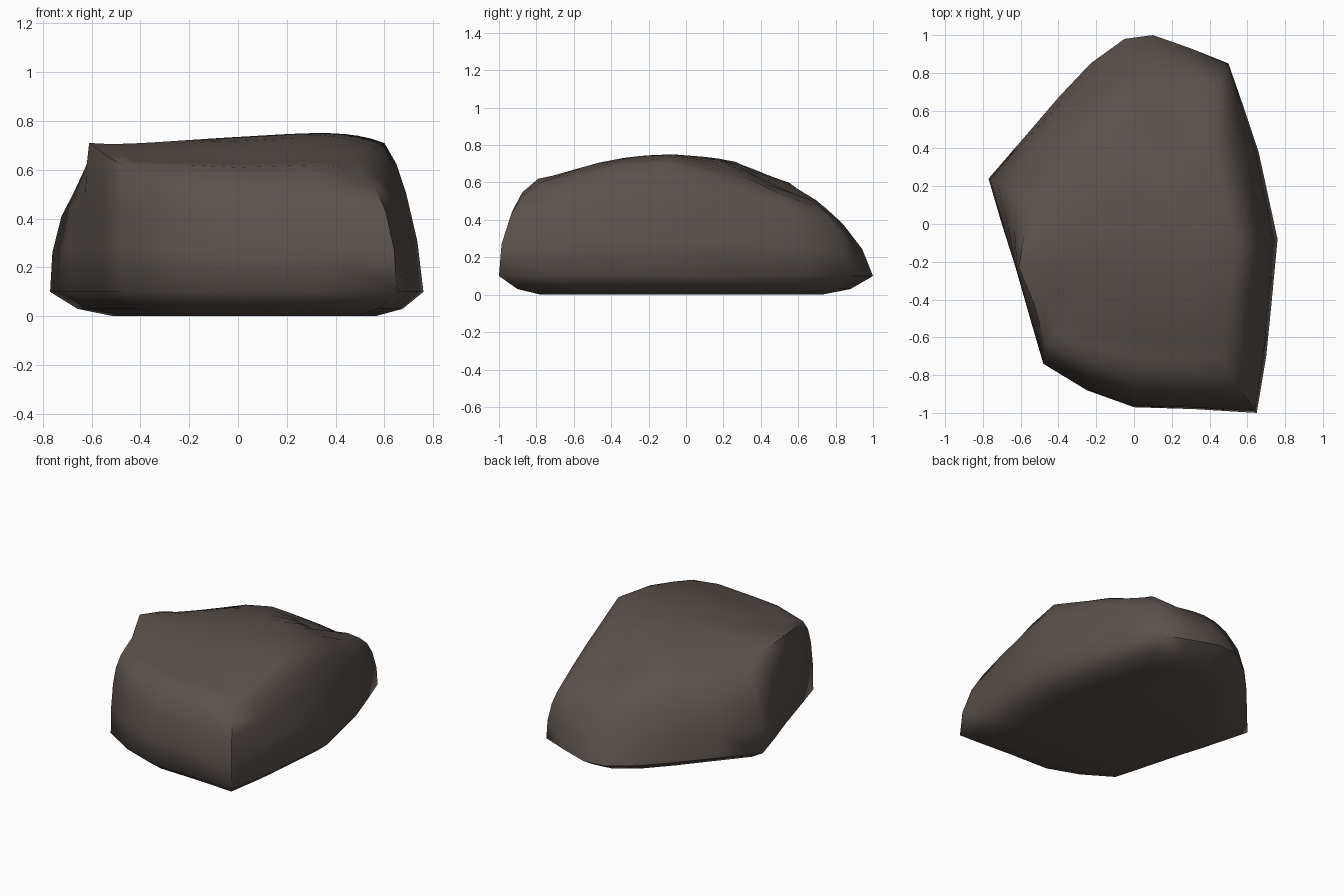
import bpy, bmesh, math
from mathutils import Vector

if "Cube" in bpy.data.objects:
    bpy.data.objects.remove(bpy.data.objects["Cube"])

# Widest outline of the boulder (x, y) paired with its upper shoulder (x, y, z)
OUTLINE = [
    ((0.65, -1.00), (0.50, -0.78, 0.60)), ((0.32, -0.98), (0.30, -0.79, 0.62)),
    ((0.00, -0.97), (0.00, -0.78, 0.61)), ((-0.25, -0.88), (-0.20, -0.74, 0.62)),
    ((-0.48, -0.74), (-0.47, -0.64, 0.62)), ((-0.55, -0.50), (-0.53, -0.42, 0.65)),
    ((-0.63, -0.22), (-0.61, -0.23, 0.71)), ((-0.70, 0.00), (-0.58, -0.05, 0.67)),
    ((-0.77, 0.24), (-0.60, 0.16, 0.57)), ((-0.58, 0.46), (-0.42, 0.33, 0.59)),
    ((-0.40, 0.67), (-0.26, 0.46, 0.61)), ((-0.23, 0.85), (-0.12, 0.55, 0.60)),
    ((-0.05, 0.98), (0.00, 0.59, 0.57)), ((0.10, 1.00), (0.13, 0.64, 0.52)),
    ((0.30, 0.93), (0.29, 0.71, 0.46)), ((0.50, 0.85), (0.44, 0.73, 0.46)),
    ((0.58, 0.62), (0.47, 0.50, 0.54)), ((0.66, 0.38), (0.49, 0.32, 0.61)),
    ((0.76, -0.08), (0.60, -0.10, 0.71)), ((0.73, -0.40), (0.56, -0.40, 0.69)),
    ((0.70, -0.70), (0.53, -0.62, 0.64)),
]
BASE = [Vector((x, y, 0.1)) for (x, y), _ in OUTLINE]
SHOULDER = [Vector(s) for _, s in OUTLINE]
CENTRE = Vector((0.06, -0.04, 0))


def plateau(x, y):
    """Height of the gently domed top."""
    return 0.735 + 0.06 * x - 0.2 * (y + 0.08) ** 2


def dent(x, y):
    """Chipped hollow at the back right of the top."""
    return 0.08 * math.exp(-((x - 0.30) ** 2 + (y - 0.48) ** 2) / 0.016)


def side_point(b, t, w, s):
    """Point on the side: steep at front, left and back right corner, else sloping."""
    lean = max(-1, min(1, b.x + b.y - 4 * max(0, b.x * b.y)))
    w = w ** (1.25 - 0.45 * lean)
    return Vector((b.x + (t.x - b.x) * w, b.y + (t.y - b.y) * w, 0.1 + (t.z - 0.1) * s))


rings = []
# Underside curving in to the flat foot
for kx, ky, z in ((0.70, 0.75, 0.0), (0.87, 0.89, 0.03), (1.0, 1.0, 0.1)):
    rings.append([Vector((b.x * kx + 0.1 * (1 - kx), b.y * ky - 0.1 * (1 - ky), z))
                  for b in BASE])
# Bulging sides
for w, s in ((0.14, 0.34), (0.42, 0.66), (0.68, 0.86), (1.0, 1.0)):
    rings.append([side_point(b, t, w, s) for b, t in zip(BASE, SHOULDER)])
# Domed top
for u in (0.1, 0.2, 0.3, 0.42, 0.6, 0.8):
    ring = []
    for t in SHOULDER:
        p = t.lerp(CENTRE, u)
        z = t.z + (plateau(p.x, p.y) - t.z) * (1 - (1 - u) ** 3.5)
        ring.append(Vector((p.x, p.y, z - dent(p.x, p.y))))
    rings.append(ring)

# Loft the rings and close both ends
bm = bmesh.new()
loops = [[bm.verts.new(p) for p in r] for r in rings]
n = len(BASE)
for a, b in zip(loops, loops[1:]):
    for i in range(n):
        j = (i + 1) % n
        bm.faces.new((a[i], a[j], b[j], b[i]))
bm.faces.new(loops[0])
top = bm.verts.new((CENTRE.x, CENTRE.y, plateau(CENTRE.x, CENTRE.y)))
for i in range(n):
    bm.faces.new((loops[-1][i], loops[-1][(i + 1) % n], top))
bmesh.ops.recalc_face_normals(bm, faces=bm.faces[:])

mesh = bpy.data.meshes.new("boulder")
bm.to_mesh(mesh)
bm.free()
boulder = bpy.data.objects.new("boulder", mesh)
bpy.context.collection.objects.link(boulder)

# Dark brown stone
stone = bpy.data.materials.new("stone")
stone.diffuse_color = (0.102, 0.083, 0.073, 1)
stone.use_nodes = True
stone.node_tree.nodes["Principled BSDF"].inputs["Base Color"].default_value = stone.diffuse_color
mesh.materials.append(stone)

# Smooth shading with sharp creases
bpy.context.view_layer.objects.active = boulder
boulder.select_set(True)
bpy.ops.object.shade_smooth_by_angle(angle=math.radians(60))
